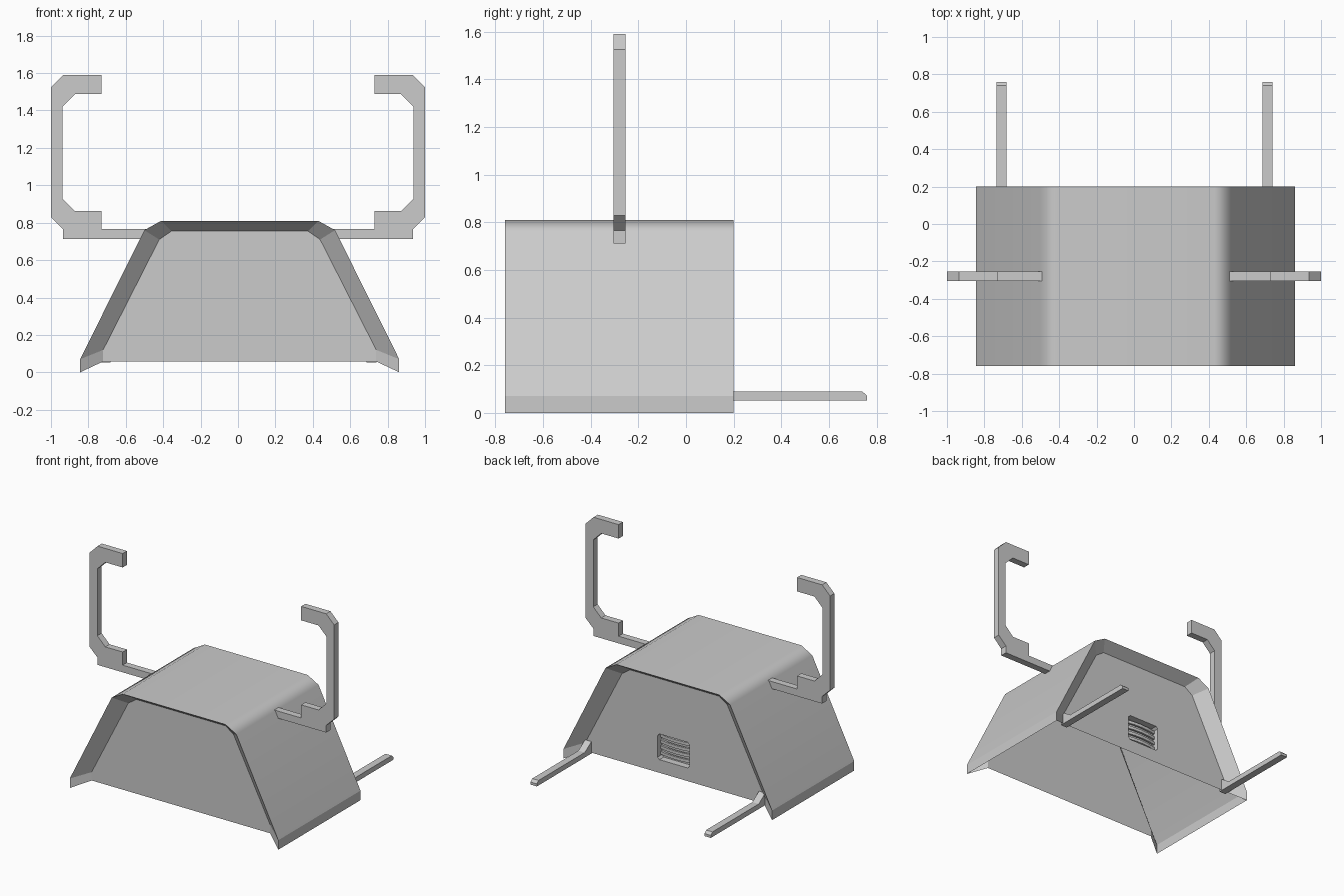
import bpy, bmesh
from mathutils import Vector

if "Cube" in bpy.data.objects:
    bpy.data.objects.remove(bpy.data.objects["Cube"])


def make_object(name, bm):
    bmesh.ops.recalc_face_normals(bm, faces=bm.faces)
    mesh = bpy.data.meshes.new(name)
    bm.to_mesh(mesh)
    bm.free()
    ob = bpy.data.objects.new(name, mesh)
    bpy.context.collection.objects.link(ob)
    return ob


def extrude(name, points, direction):
    """Closed solid from a list of 3D points swept along a direction."""
    bm = bmesh.new()
    d = Vector(direction)
    a = [bm.verts.new(p) for p in points]
    b = [bm.verts.new(Vector(p) + d) for p in points]
    bm.faces.new(a)
    bm.faces.new(b)
    for i in range(len(a)):
        j = (i + 1) % len(a)
        bm.faces.new((a[i], a[j], b[j], b[i]))
    return make_object(name, bm)


# Body: trapezoid shell whose rims slope in to recessed end panels
CX = 0.009
outer_half = [(-0.853, 0.0), (-0.853, 0.07), (-0.51, 0.76), (-0.42, 0.81)]
inner_half = [(-0.73, 0.058), (-0.73, 0.12), (-0.43, 0.71), (-0.365, 0.755)]
Y0, Y1, DEPTH = -0.76, 0.2, 0.08
bm = bmesh.new()


def ring(half, y):
    pts = half + [(-x, z) for x, z in reversed(half)]
    return [bm.verts.new((x + CX, y, z)) for x, z in pts]


rings = [ring(inner_half, Y0 + DEPTH), ring(outer_half, Y0),
         ring(outer_half, Y1), ring(inner_half, Y1 - DEPTH)]
for a, b in zip(rings, rings[1:]):
    for i in range(7):
        bm.faces.new((a[i], a[i + 1], b[i + 1], b[i]))
bm.faces.new(rings[0])
bm.faces.new(rings[3])
# temporary underside, so the vent cut works on a closed solid
bm.faces.new((rings[0][0], rings[0][7], rings[3][7], rings[3][0]))
for i in (0, 7):
    bm.faces.new([r[i] for r in rings])
body = make_object("body_shell", bm)

# Vent opening with clipped corners in the rear panel
VX, VZ, C = 0.018, 0.25, 0.015
W, H = 0.13, 0.095
back = Y1 - DEPTH
corner = [(W, H - C), (W - C, H)]
outline = corner + [(-x, z) for x, z in reversed(corner)]
outline += [(-x, -z) for x, z in outline]
cutter = extrude("vent_cutter", [(VX + x, back - 0.05, VZ + z) for x, z in outline], (0, 0.1, 0))
cutter.hide_render = True
mod = body.modifiers.new("vent", "BOOLEAN")
mod.object = cutter
mod.operation = "DIFFERENCE"
mod.solver = "EXACT"
bpy.context.view_layer.objects.active = body
bpy.ops.object.modifier_apply(modifier="vent")
bpy.data.objects.remove(cutter)

# Open the underside; smooth only the long outer panels over the shoulders
bm = bmesh.new()
bm.from_mesh(body.data)
under = [f for f in bm.faces if f.normal.z < -0.5 and f.calc_center_median().z < 0.1]
bmesh.ops.delete(bm, geom=under, context="FACES")
for f in bm.faces:
    ys = [v.co.y for v in f.verts]
    f.smooth = max(ys) - min(ys) > 0.9 and f.calc_center_median().z > 0.2
for e in bm.edges:
    e.smooth = all(f.smooth for f in e.link_faces)
bm.to_mesh(body.data)
bm.free()
weighted = body.modifiers.new("weighted_normals", "WEIGHTED_NORMAL")
weighted.keep_sharp = True

# Bowed vent slats
for k in range(4):
    z = VZ - H + 0.023 + k * 0.042
    arc = [(VX + W * t, back - 0.02 - 0.015 * t * t) for t in (-1, -0.5, 0, 0.5, 1)]
    pts = [(x, y, z) for x, y in arc] + [(x, y - 0.015, z) for x, y in reversed(arc)]
    extrude("vent_slat", pts, (0, 0, 0.022))

# Side arms: hooked brackets rising from the shoulders
arm = [(-0.73, 1.59), (-0.935, 1.59), (-1.0, 1.525), (-1.0, 0.828), (-0.935, 0.765),
       (-0.935, 0.712), (-0.46, 0.712), (-0.46, 0.765), (-0.73, 0.765), (-0.73, 0.862),
       (-0.872, 0.862), (-0.937, 0.927), (-0.937, 1.422), (-0.872, 1.487), (-0.73, 1.487)]
# Rear prongs with a raised root and chamfered tip
prong = [(0.1, 0.053), (0.76, 0.053), (0.76, 0.072), (0.74, 0.09),
         (0.2, 0.09), (0.125, 0.14), (0.1, 0.14)]
for side, s in (("left", 1), ("right", -1)):
    extrude(side + "_arm", [(s * x, -0.305, z) for x, z in arm], (0, 0.05, 0))
    x0 = -0.735 if s == 1 else 0.688
    extrude(side + "_prong", [(x0, y, z) for y, z in prong], (0.052, 0, 0))
